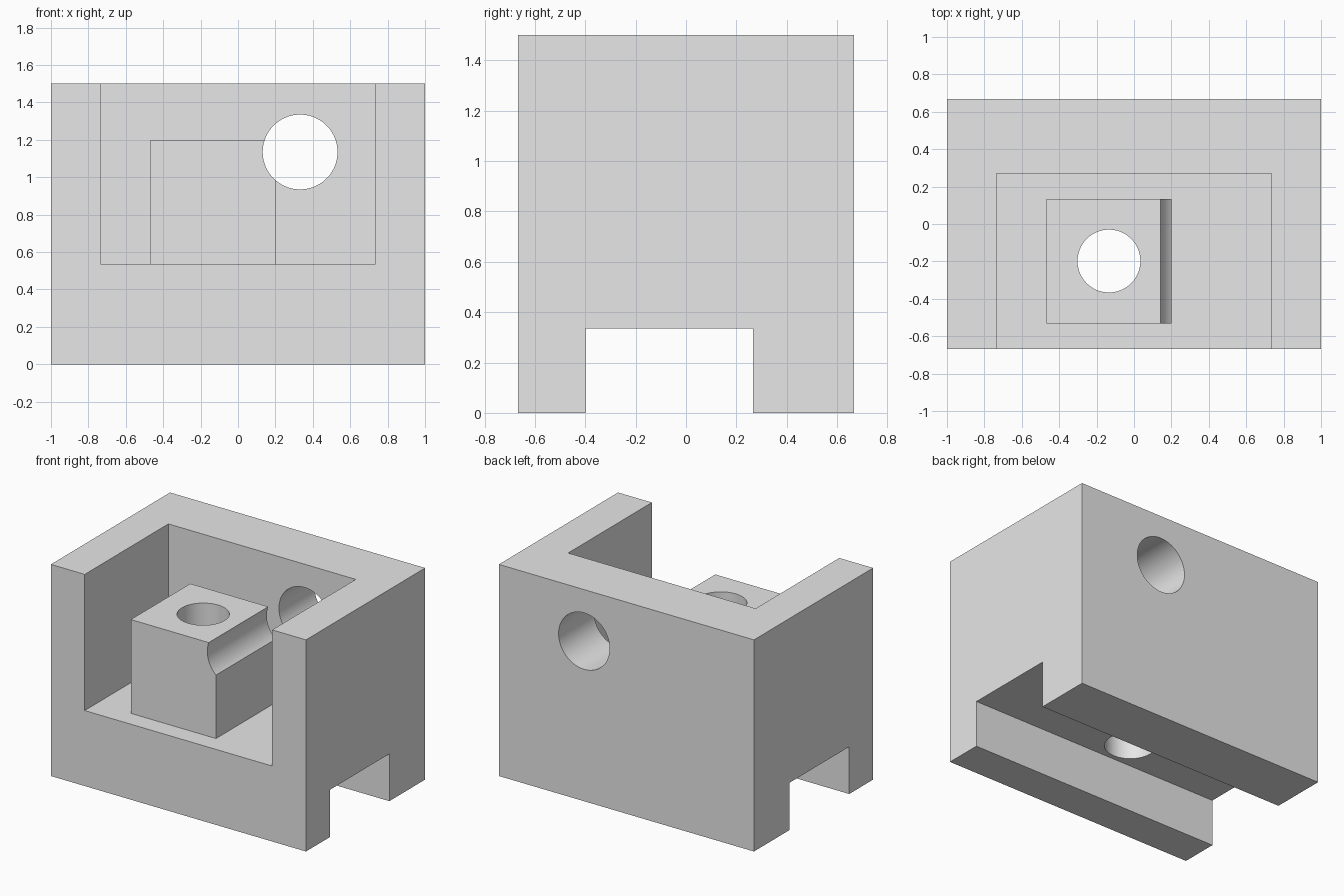
import bpy
import math

old = bpy.data.objects.get("Cube")
if old:
    bpy.data.objects.remove(old, do_unlink=True)

grey = bpy.data.materials.new("plain grey")
grey.use_nodes = True
grey.diffuse_color = (0.8, 0.8, 0.8, 1)
grey.node_tree.nodes["Principled BSDF"].inputs["Base Color"].default_value = grey.diffuse_color


def box(name, low, high):
    """Box between two opposite corners."""
    centre = [(a + b) / 2 for a, b in zip(low, high)]
    bpy.ops.mesh.primitive_cube_add(size=1, location=centre)
    obj = bpy.context.object
    obj.name = name
    obj.scale = [b - a for a, b in zip(low, high)]
    bpy.ops.object.transform_apply(location=True, rotation=True, scale=True)
    obj.data.materials.append(grey)
    return obj


def drill(name, radius, centre, rotation=(0, 0, 0)):
    """Long cylinder used to bore a hole."""
    bpy.ops.mesh.primitive_cylinder_add(vertices=96, radius=radius, depth=4,
                                        location=centre, rotation=rotation)
    obj = bpy.context.object
    obj.name = name
    bpy.ops.object.transform_apply(location=True, rotation=True, scale=True)
    obj.data.materials.append(grey)
    return obj


def combine(target, tool, operation):
    """Apply a boolean and discard the tool."""
    tool.hide_render = True
    mod = target.modifiers.new(tool.name, "BOOLEAN")
    mod.operation = operation
    mod.solver = "EXACT"
    mod.object = tool
    bpy.context.view_layer.objects.active = target
    bpy.ops.object.modifier_apply(modifier=mod.name)
    bpy.data.objects.remove(tool, do_unlink=True)


# Outer housing
body = box("bracket_body", (-1, -0.667, 0), (1, 0.667, 1.5))

# Pocket open to the front and top, and guide slot along the underside
combine(body, box("pocket", (-0.735, -1, 0.535), (0.735, 0.27, 2)), "DIFFERENCE")
combine(body, box("guide_slot", (-2, -0.4, -1), (2, 0.267, 0.335)), "DIFFERENCE")

# Raised block on the pocket floor
combine(body, box("inner_block", (-0.468, -0.532, 0.45), (0.2, 0.134, 1.2)), "UNION")

# Vertical bore, and rear bore that also grooves the block
combine(body, drill("vertical_bore", 0.168, (-0.134, -0.198, 1)), "DIFFERENCE")
combine(body, drill("rear_bore", 0.2, (0.332, 0, 1.135), (math.pi / 2, 0, 0)), "DIFFERENCE")

# Smooth bores with crisp edges
bpy.ops.object.select_all(action="DESELECT")
body.select_set(True)
bpy.context.view_layer.objects.active = body
bpy.ops.object.shade_smooth_by_angle(angle=math.radians(30))
